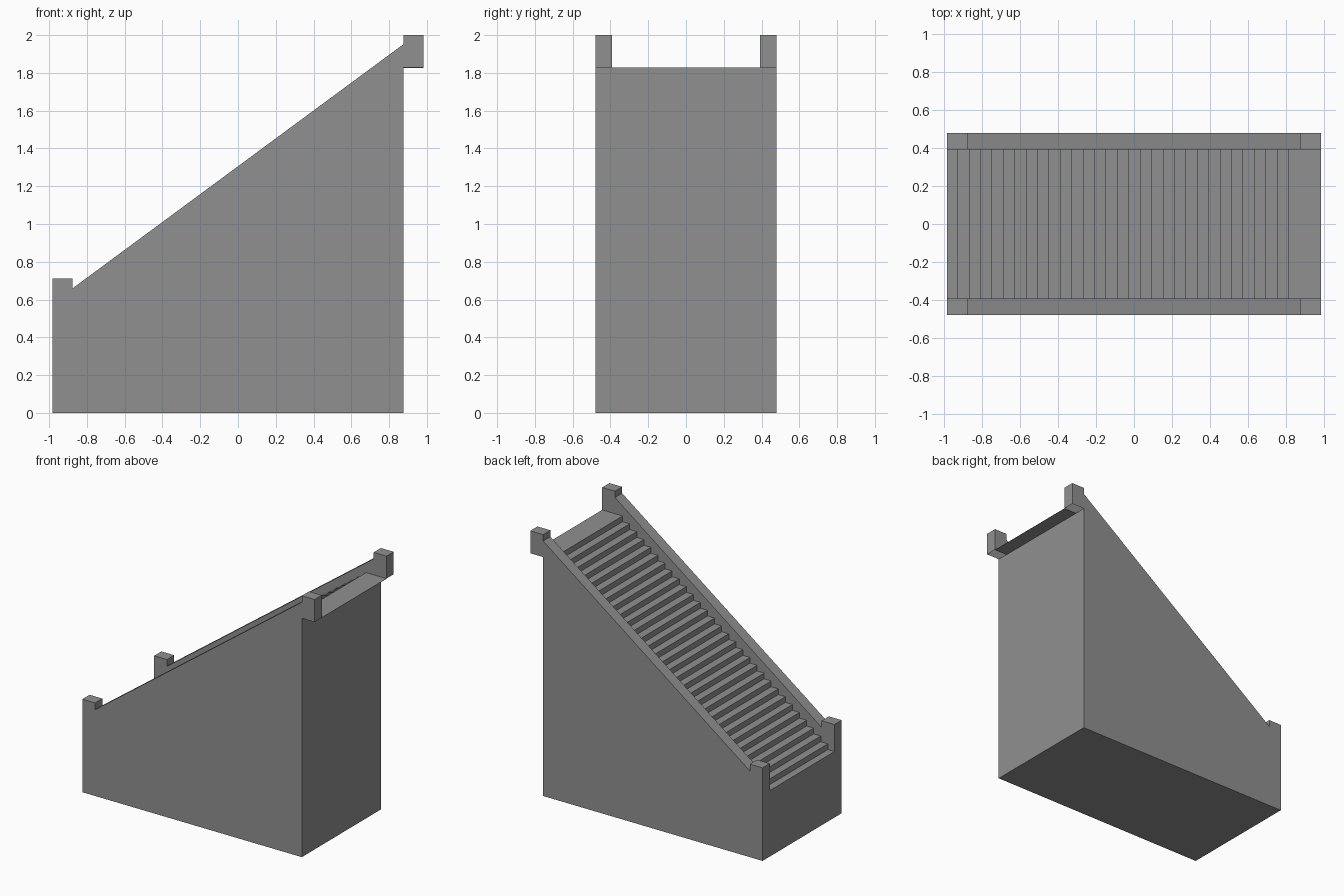
import bpy, bmesh

if "Cube" in bpy.data.objects:
    bpy.data.objects.remove(bpy.data.objects["Cube"])

X, XP = 0.983, 0.875          # outer end, inner post edge
Y, YI = 0.478, 0.391          # outer and inner faces of side walls
Z_LOW, Z_TOP = 0.505, 1.828   # first tread and top landing heights
STEPS = 30
X_FIRST, X_LAST = -0.927, 0.81

stone = bpy.data.materials.new("dark_grey_stone")
stone.diffuse_color = (0.28, 0.28, 0.28, 1)
stone.use_nodes = True
stone.node_tree.nodes["Principled BSDF"].inputs["Base Color"].default_value = stone.diffuse_color


def extrude_profile(name, pts, y0, y1, open_post=False):
    """Solid made from an x-z profile swept along y."""
    bm = bmesh.new()
    face = bm.faces.new([bm.verts.new((x, y0, z)) for x, z in pts])
    ext = bmesh.ops.extrude_face_region(bm, geom=[face])
    moved = [v for v in ext["geom"] if isinstance(v, bmesh.types.BMVert)]
    bmesh.ops.translate(bm, verts=moved, vec=(0, y1 - y0, 0))
    bmesh.ops.recalc_face_normals(bm, faces=bm.faces)
    if open_post:             # underside of the overhanging post is open
        under = [f for f in bm.faces
                 if f.normal.z < -0.9 and f.calc_center_median().z > 1]
        bmesh.ops.delete(bm, geom=under, context='FACES_ONLY')
    mesh = bpy.data.meshes.new(name)
    bm.to_mesh(mesh)
    bm.free()
    mesh.materials.append(stone)
    obj = bpy.data.objects.new(name, mesh)
    bpy.context.collection.objects.link(obj)
    return obj


# Side walls with sloped parapet and end posts
wall = [(-X, 0), (XP, 0), (XP, Z_TOP), (X, Z_TOP), (X, 2.0), (XP, 2.0),
        (XP, 1.951), (-XP, 0.66), (-XP, 0.712), (-X, 0.712)]
extrude_profile("front_side_wall", wall, -Y, -YI, open_post=True)
extrude_profile("back_side_wall", wall, YI, Y, open_post=True)

# Stair core: treads and risers up to a thin overhanging landing
run = (X_LAST - X_FIRST) / (STEPS - 1)
rise = (Z_TOP - Z_LOW) / STEPS
stairs = [(XP, 0), (-X, 0), (-X, Z_LOW)]
for i in range(STEPS):
    x = X_FIRST + i * run
    stairs += [(x, Z_LOW + i * rise), (x, Z_LOW + (i + 1) * rise)]
stairs += [(X, Z_TOP), (X, Z_TOP - 0.002), (XP, Z_TOP - 0.002)]
extrude_profile("stair_flight", stairs, -YI, YI)
